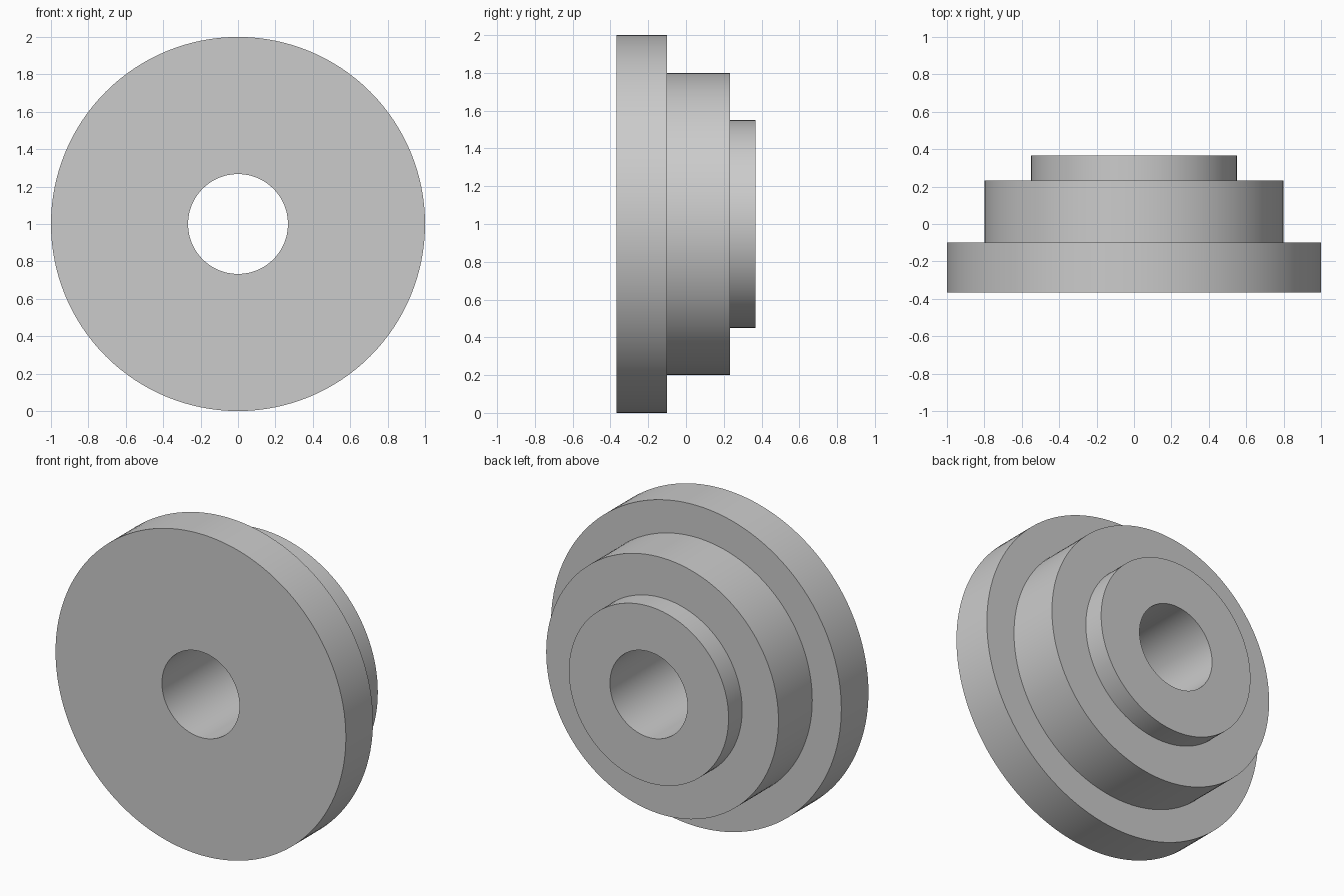
import bpy
import bmesh
from math import cos, sin, tau, radians

cube = bpy.data.objects.get("Cube")
if cube:
    bpy.data.objects.remove(cube, do_unlink=True)

SEGMENTS = 128
BORE = 0.267
FRONT, FLANGE_BACK, HUB_BACK, BACK = -0.367, -0.1, 0.233, 0.367

# Plain grey metal
grey = bpy.data.materials.new("grey_metal")
grey.use_nodes = True
colour = (0.6, 0.6, 0.6, 1)
grey.diffuse_color = colour
grey.node_tree.nodes["Principled BSDF"].inputs["Base Color"].default_value = colour


def lathe(name, profile, height):
    """Revolve a closed (radius, y) profile around the y axis."""
    bm = bmesh.new()
    rings = []
    for i in range(SEGMENTS):
        a = tau * i / SEGMENTS
        rings.append([bm.verts.new((r * cos(a), y, r * sin(a))) for r, y in profile])
    for i, ring in enumerate(rings):
        following = rings[(i + 1) % SEGMENTS]
        for j in range(len(profile)):
            k = (j + 1) % len(profile)
            bm.faces.new((ring[j], ring[k], following[k], following[j]))
    bmesh.ops.recalc_face_normals(bm, faces=bm.faces)
    mesh = bpy.data.meshes.new(name)
    bm.to_mesh(mesh)
    bm.free()
    mesh.materials.append(grey)
    obj = bpy.data.objects.new(name, mesh)
    obj.location.z = height
    bpy.context.collection.objects.link(obj)
    bpy.ops.object.select_all(action="DESELECT")
    obj.select_set(True)
    bpy.context.view_layer.objects.active = obj
    bpy.ops.object.shade_smooth_by_angle(angle=radians(30))
    return obj


# Stepped bushing: wide flange, hub and small collar around one bore
lathe("stepped_bushing", [
    (BORE, FRONT), (1, FRONT), (1, FLANGE_BACK),
    (0.8, FLANGE_BACK), (0.8, HUB_BACK),
    (0.55, HUB_BACK), (0.55, BACK), (BORE, BACK),
], 1)
